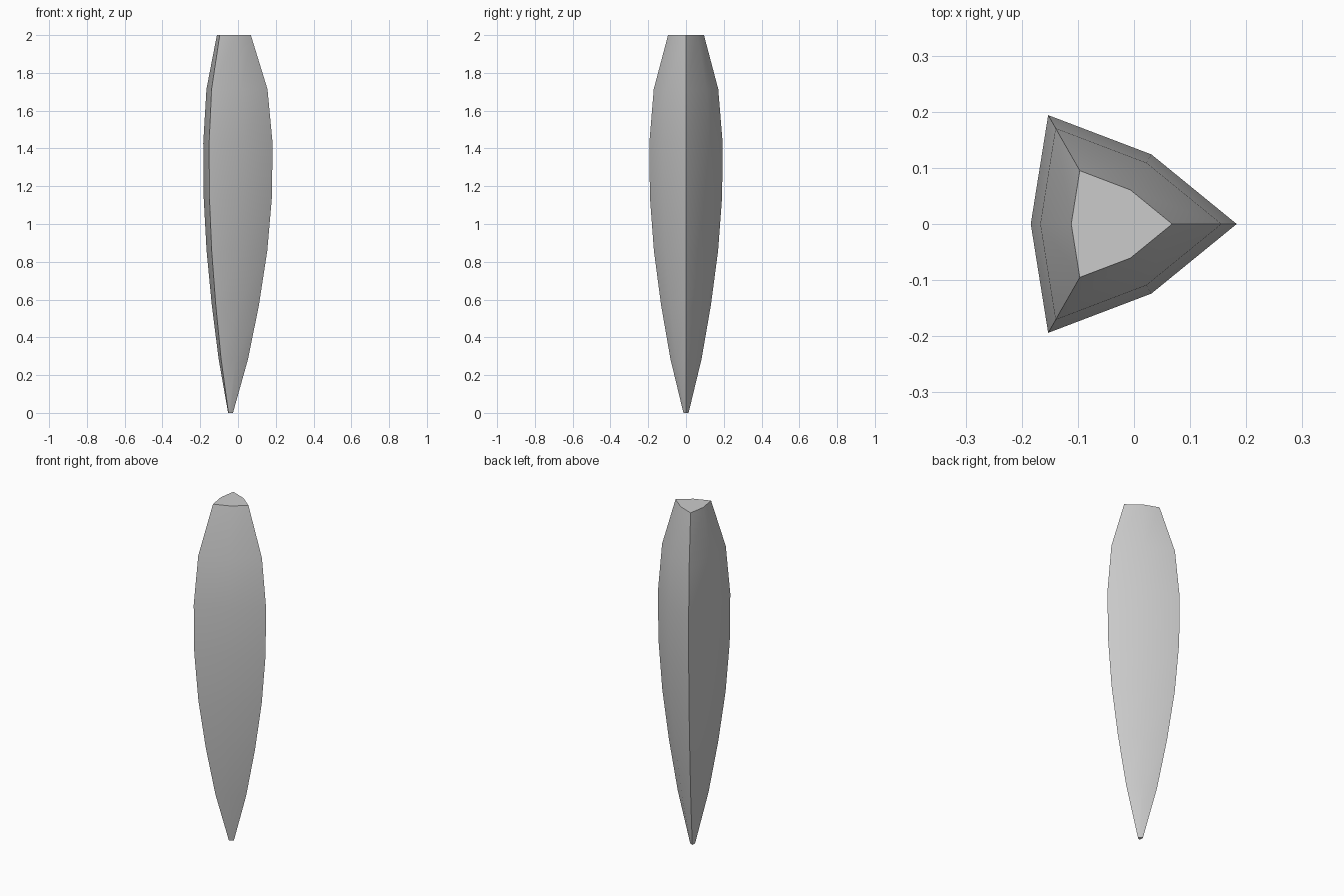
import bpy, bmesh

if "Cube" in bpy.data.objects:
    bpy.data.objects.remove(bpy.data.objects["Cube"])

# Cross-section at the widest point, and the axis it scales about
profile = [(0.183, 0), (0.031, 0.124), (-0.153, 0.194),
           (-0.184, 0), (-0.153, -0.194), (0.031, -0.124)]
axis_x = -0.0425
# Scale of each evenly spaced ring, bottom to top
scales = [0.07, 0.425, 0.68, 0.875, 0.985, 1.0, 0.88, 0.49]

bm = bmesh.new()
rings = []
for i, s in enumerate(scales):
    z = 2.0 * i / (len(scales) - 1)
    rings.append([bm.verts.new((axis_x + s * (x - axis_x), s * y, z))
                  for x, y in profile])

# Sides
n = len(profile)
for low, high in zip(rings, rings[1:]):
    for j in range(n):
        k = (j + 1) % n
        bm.faces.new((low[j], low[k], high[k], high[j]))

# End caps
bm.faces.new(rings[-1])
bm.faces.new(rings[0][::-1])
bmesh.ops.recalc_face_normals(bm, faces=bm.faces)

mesh = bpy.data.meshes.new("tapered_blade")
bm.to_mesh(mesh)
bm.free()
blade = bpy.data.objects.new("tapered_blade", mesh)
bpy.context.collection.objects.link(blade)

# Soft sides with sharp ridges
bpy.context.view_layer.objects.active = blade
blade.select_set(True)
bpy.ops.object.shade_smooth_by_angle(angle=0.55)
